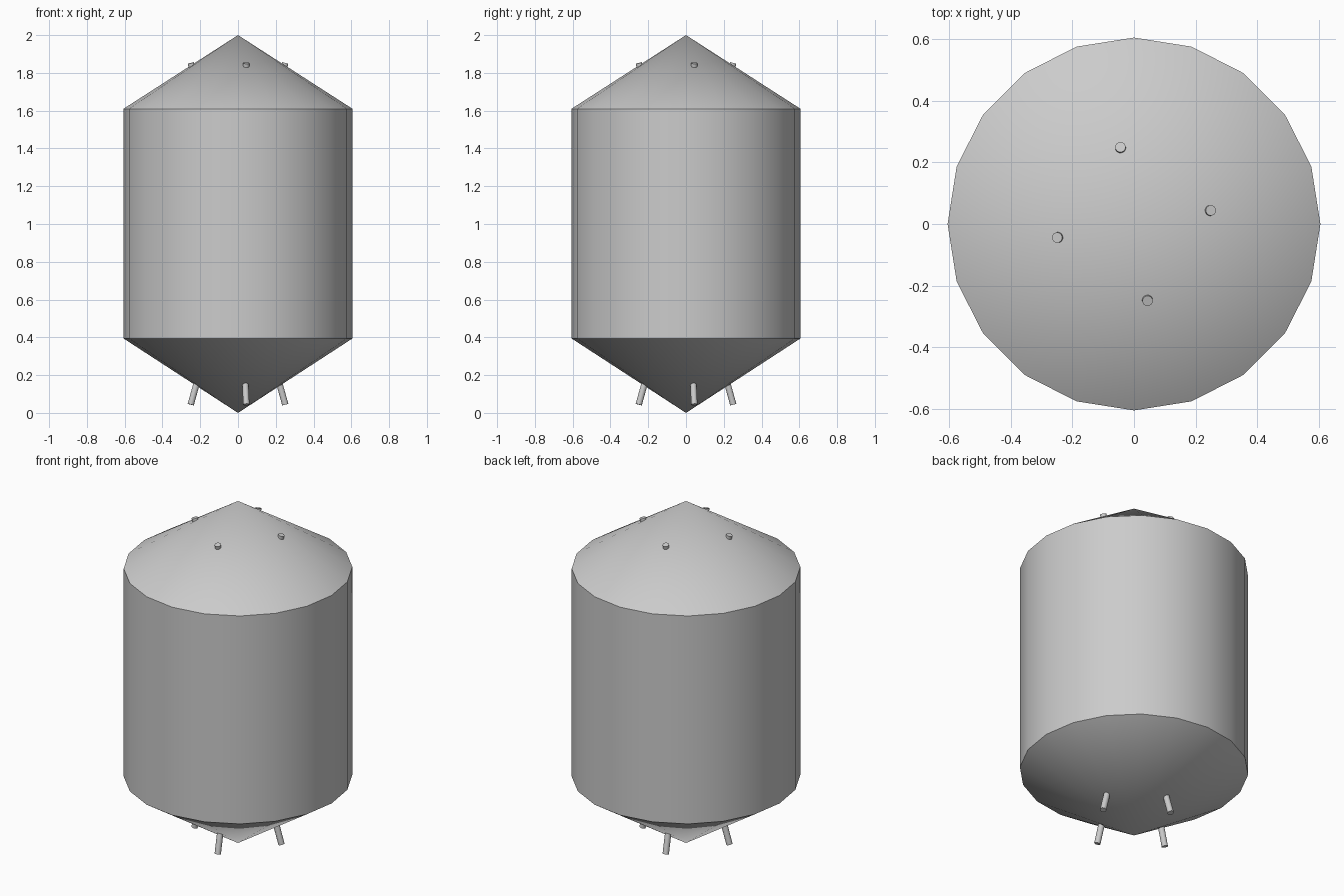
import bpy, bmesh, math
from mathutils import Vector

if "Cube" in bpy.data.objects:
    bpy.data.objects.remove(bpy.data.objects["Cube"])

SIDES, RADIUS = 20, 0.606
Z_LOW, Z_HIGH, Z_TOP = 0.394, 1.61, 2.0

grey = bpy.data.materials.new("plain grey")
grey.diffuse_color = (0.6, 0.6, 0.6, 1)
grey.use_nodes = True
grey.node_tree.nodes["Principled BSDF"].inputs["Base Color"].default_value = grey.diffuse_color


def finish(obj):
    obj.data.materials.append(grey)
    bpy.ops.object.select_all(action='DESELECT')
    obj.select_set(True)
    bpy.context.view_layer.objects.active = obj
    bpy.ops.object.shade_smooth_by_angle(angle=math.radians(30))


# Drum with a pointed cone at both ends
bm = bmesh.new()


def ring(z):
    return [bm.verts.new((RADIUS * math.cos(2 * math.pi * i / SIDES),
                          RADIUS * math.sin(2 * math.pi * i / SIDES), z))
            for i in range(SIDES)]


low, high = ring(Z_LOW), ring(Z_HIGH)
bottom_tip = bm.verts.new((0, 0, 0))
top_tip = bm.verts.new((0, 0, Z_TOP))
for i in range(SIDES):
    j = (i + 1) % SIDES
    bm.faces.new((low[i], low[j], high[j], high[i]))
    bm.faces.new((high[i], high[j], top_tip))
    bm.faces.new((low[j], low[i], bottom_tip))
bmesh.ops.recalc_face_normals(bm, faces=bm.faces)
mesh = bpy.data.meshes.new("drum_body")
bm.to_mesh(mesh)
bm.free()
body = bpy.data.objects.new("drum_body", mesh)
bpy.context.collection.objects.link(body)
finish(body)

# Four slanted rods crossing inside the drum and poking out of both cones
for k in range(4):
    a = math.radians(10 + 90 * k)
    out = Vector((math.cos(a), math.sin(a), 0)) * 0.254
    top = out + Vector((0, 0, 1.852))
    foot = -out + Vector((0, 0, 0.044))
    axis = top - foot
    bpy.ops.mesh.primitive_cylinder_add(
        vertices=16, radius=0.017, depth=axis.length,
        location=(top + foot) / 2,
        rotation=axis.to_track_quat('Z', 'Y').to_euler())
    rod = bpy.context.object
    rod.name = f"cross_rod_{k + 1}"
    finish(rod)
